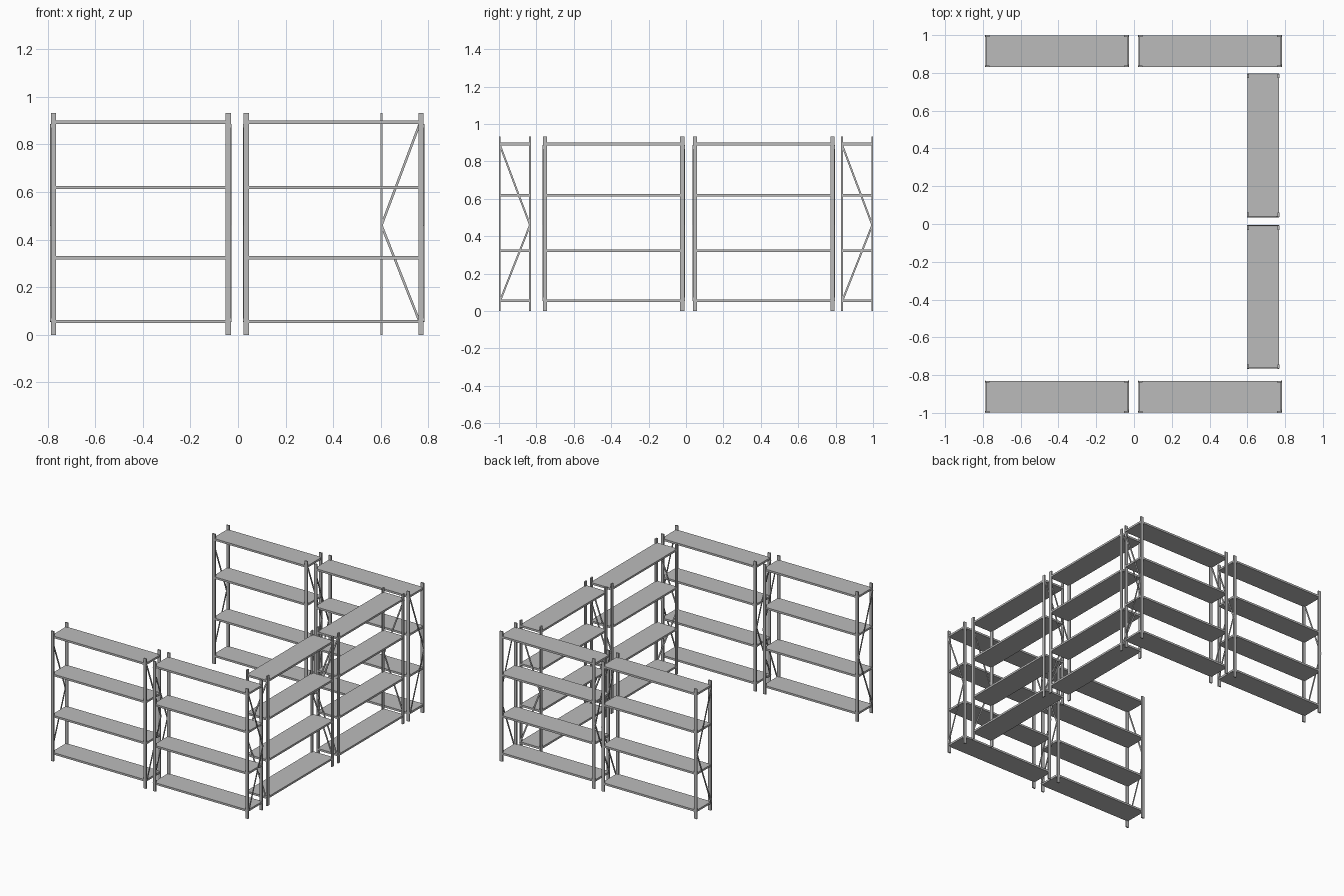
import bpy, math
from mathutils import Matrix, Vector

if "Cube" in bpy.data.objects:
    bpy.data.objects.remove(bpy.data.objects["Cube"])

grey = bpy.data.materials.new("shelf_grey")
grey.diffuse_color = (0.5, 0.5, 0.5, 1)
grey.use_nodes = True
grey.node_tree.nodes["Principled BSDF"].inputs["Base Color"].default_value = grey.diffuse_color

L, D, H = 0.756, 0.170, 0.933      # unit length, depth, height
PW, PD = 0.022, 0.009              # upright width, depth
SHELVES = (0.056, 0.323, 0.619, 0.893)


def box(name, size, matrix):
    bpy.ops.mesh.primitive_cube_add(size=1)
    ob = bpy.context.object
    ob.name = name
    ob.data.transform(matrix @ Matrix.Diagonal((*size, 1)))
    ob.data.materials.append(grey)
    return ob


def bar(name, a, b, thick, width, frame):
    # flat strip in the YZ plane from a to b
    a, b = Vector(a), Vector(b)
    d = b - a
    rot = Matrix.Rotation(math.atan2(-d.y, d.z), 4, 'X')
    return box(name, (thick, width, d.length),
               frame @ Matrix.Translation((a + b) / 2) @ rot)


def shelf_unit(name, x, y, turn=0):
    frame = Matrix.Translation((x, y, 0)) @ Matrix.Rotation(turn, 4, 'Z')
    # shelf boards
    for i, z in enumerate(SHELVES):
        box(f"{name}_board_{i}", (L - 0.006, D - 0.003, 0.014),
            frame @ Matrix.Translation((0, 0, z)))
    for sx in (-1, 1):
        # uprights: a face flange plus a thin side flange
        for sy in (-1, 1):
            box(f"{name}_upright", (PW, PD, H), frame @ Matrix.Translation(
                (sx * (L - PW) / 2, sy * (D - PD) / 2, H / 2)))
        # K-shaped end brace
        ex = sx * (L / 2 + 0.001)
        knee = (ex, D / 2 - 0.004, 0.46)
        for z in (0.055, 0.885):
            bar(f"{name}_brace", (ex, -D / 2 + 0.006, z), knee, 0.004, 0.010, frame)


# front and back rows
for row, y in (("front", -0.915), ("back", 0.915)):
    shelf_unit(f"{row}_left_unit", -0.408, y)
    shelf_unit(f"{row}_right_unit", 0.402, y)
# side row, turned a quarter
shelf_unit("side_front_unit", 0.684, -0.387, math.pi / 2)
shelf_unit("side_back_unit", 0.684, 0.416, math.pi / 2)
